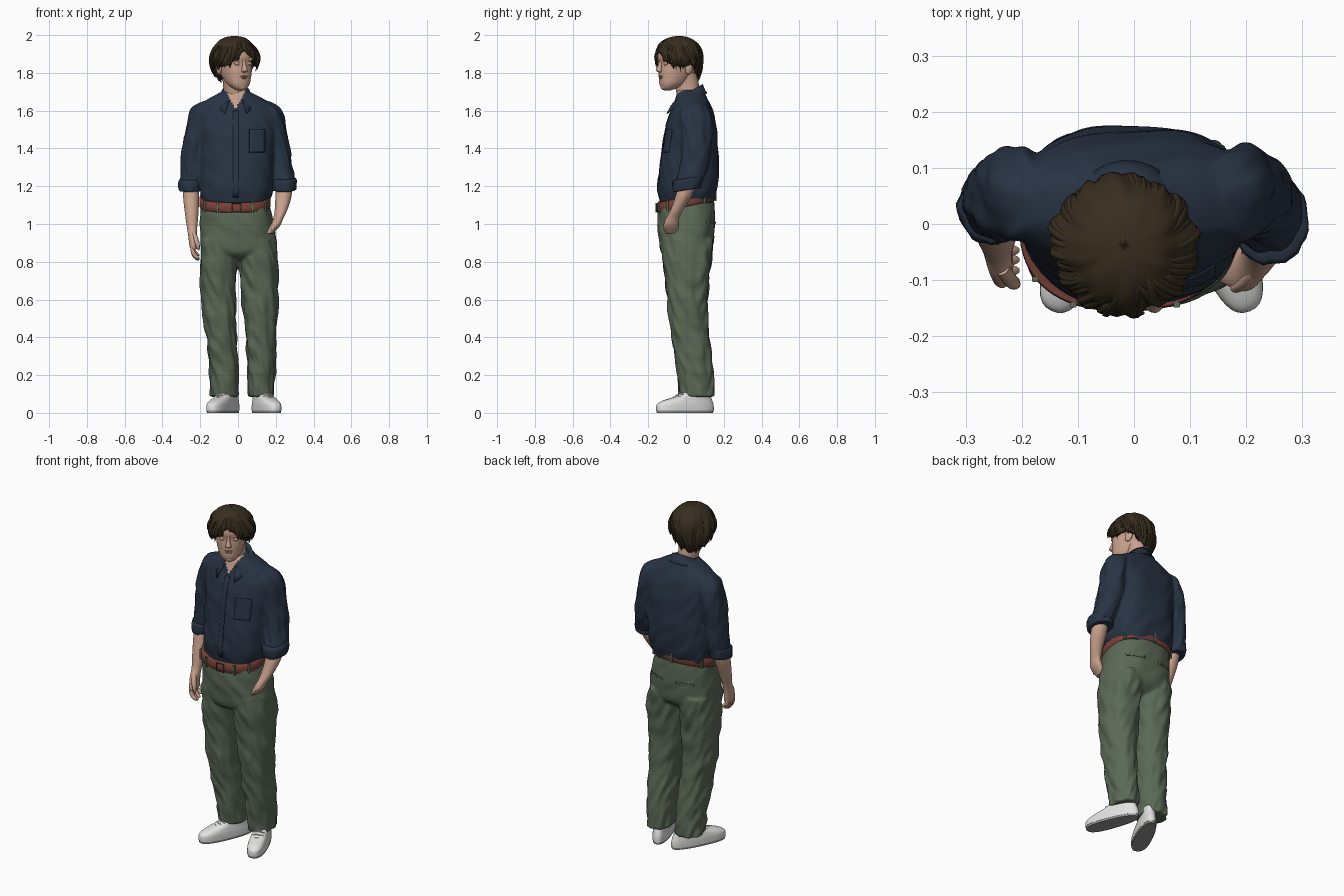
import bpy, bmesh, math, random
from mathutils import Vector, Matrix, noise

if "Cube" in bpy.data.objects:
    bpy.data.objects.remove(bpy.data.objects["Cube"])

random.seed(4)


def material(name, r, g, b):
    m = bpy.data.materials.new(name)
    m.diffuse_color = (r, g, b, 1)
    m.use_nodes = True
    m.node_tree.nodes["Principled BSDF"].inputs["Base Color"].default_value = m.diffuse_color
    return m


SKIN = material("skin", 0.58, 0.36, 0.265)
LIPS = material("lips", 0.46, 0.23, 0.18)
HAIR = material("dark brown hair", 0.04, 0.027, 0.014)
NAVY = material("navy cloth", 0.021, 0.033, 0.056)
GREEN = material("green cloth", 0.105, 0.142, 0.093)
LEATHER = material("brown leather", 0.19, 0.055, 0.04)
METAL = material("dark metal", 0.06, 0.05, 0.04)
WHITE = material("white canvas", 0.76, 0.76, 0.75)
SOLE = material("grey rubber", 0.3, 0.3, 0.3)


def mesh(name, verts, faces, mat):
    me = bpy.data.meshes.new(name)
    me.from_pydata(verts, [], faces)
    for p in me.polygons:
        p.use_smooth = len(p.vertices) < 5
    me.materials.append(mat)
    ob = bpy.data.objects.new(name, me)
    bpy.context.collection.objects.link(ob)
    return ob


def spline(rows, steps):
    """Smooth rows of numbers with a Catmull-Rom curve."""
    out = []
    for i in range(len(rows) - 1):
        a, b, c, d = (rows[max(0, min(len(rows) - 1, i + k))] for k in (-1, 0, 1, 2))
        for s in range(steps):
            t = s / steps
            out.append([0.5 * (2 * q + (r - p) * t + (2 * p - 5 * q + 4 * r - w) * t * t
                               + (3 * q - p - 3 * r + w) * t ** 3) for p, q, r, w in zip(a, b, c, d)])
    return out + [list(rows[-1])]


def loft(name, rows, mat, e=2.0, back=None, n=32, steps=6, fold=0.0, tilt=0.0, egg=0.0):
    """Stack level rings; each row is x, y, z, half width, half depth."""
    verts, faces = [], []
    rings = spline(rows, steps)
    for x, y, z, rx, ry in rings:
        for k in range(n):
            a = 2 * math.pi * k / n
            c, s = math.cos(a), math.sin(a)
            w = back if back and s > 0 else e
            f = fold * noise.noise(Vector((2.2 * c + x * 3, 2.2 * s, z * 15 + 2.5 * c + 1.5 * s)))
            px = abs(c) ** (2 / w) * math.copysign(1, c) * (rx + f) * (1 - egg * s)
            py = abs(s) ** (2 / w) * math.copysign(1, s) * (ry + f)
            verts.append((x + px, y + py, z + tilt * (y + py)))
    for i in range(len(rings) - 1):
        for k in range(n):
            j = (k + 1) % n
            faces.append((i * n + k, i * n + j, (i + 1) * n + j, (i + 1) * n + k))
    faces += [tuple(range(n))[::-1], tuple(range(len(verts) - n, len(verts)))]
    ob = mesh(name, verts, faces, mat)
    bm = bmesh.new()
    bm.from_mesh(ob.data)
    bmesh.ops.recalc_face_normals(bm, faces=bm.faces)
    bm.to_mesh(ob.data)
    bm.free()
    return ob


def fuse(name, parts, mat, voxel=.008):
    """Merge overlapping lofts into one seamless cloth surface."""
    bm = bmesh.new()
    for o in parts:
        bm.from_mesh(o.data)
        bpy.data.objects.remove(o)
    ob = mesh(name, [], [], mat)
    bm.to_mesh(ob.data)
    bm.free()
    ob.modifiers.new("merge", "REMESH").voxel_size = voxel
    sm = ob.modifiers.new("soften", "SMOOTH")
    sm.factor, sm.iterations = .5, 5
    bpy.context.view_layer.update()
    ob.data = bpy.data.meshes.new_from_object(ob.evaluated_get(bpy.context.evaluated_depsgraph_get()))
    ob.modifiers.clear()
    ob.data.materials.clear()
    ob.data.materials.append(mat)
    for p in ob.data.polygons:
        p.use_smooth, p.material_index = True, 0
    return ob


def tubes(name, paths, mat, sides=2):
    """Round tapered strands; each point is x, y, z, radius."""
    cu = bpy.data.curves.new(name, "CURVE")
    cu.dimensions, cu.bevel_depth, cu.bevel_resolution = "3D", 1.0, sides
    cu.use_fill_caps, cu.resolution_u = True, 4
    for path in paths:
        sp = cu.splines.new("NURBS")
        sp.points.add(len(path) - 1)
        for p, q in zip(sp.points, path):
            p.co, p.radius = (*q[:3], 1), q[3]
        sp.use_endpoint_u, sp.order_u, sp.use_smooth = True, 3, True
    cu.materials.append(mat)
    ob = bpy.data.objects.new(name, cu)
    bpy.context.collection.objects.link(ob)
    return ob


def blob(name, loc, size, mat, rot=0.0):
    bm = bmesh.new()
    bmesh.ops.create_uvsphere(bm, u_segments=16, v_segments=10, radius=1, matrix=Matrix.Translation(loc)
                              @ Matrix.Rotation(rot, 4, "X") @ Matrix.Diagonal((*size, 1)))
    ob = mesh(name, [], [], mat)
    bm.to_mesh(ob.data)
    bm.free()
    for p in ob.data.polygons:
        p.use_smooth = True
    return ob


def patch(name, target, x0, x1, z0, z1, side, mat, off=0.003):
    """Thin cloth panel lying on the front (-1) or back (1) of a surface."""
    nx, nz, verts = 6, 14, []
    for i in range(nz + 1):
        for k in range(nx + 1):
            x, z = x0 + (x1 - x0) * k / nx, z0 + (z1 - z0) * i / nz
            hit = target.ray_cast(Vector((x, side, z)), Vector((0, -side, 0)))[1]
            verts.append((x, hit.y + side * off, z))
    w = nx + 1
    faces = [(i * w + k, i * w + k + 1, (i + 1) * w + k + 1, (i + 1) * w + k) for i in range(nz) for k in range(nx)]
    mesh(name, verts, faces, mat).modifiers.new("thickness", "SOLIDIFY").thickness = 0.003


# shirt body and sleeves, with a skin-coloured open neck
torso = loft("torso", [
    (-.015, .0, 1.10, .170, .138), (-.008, .006, 1.16, .188, .152), (-.005, .01, 1.2, .193, .158),
    (-.002, .016, 1.3, .198, .156), (-.002, .022, 1.4, .2, .148), (-.003, .027, 1.5, .206, .136),
    (-.006, .029, 1.57, .212, .12), (-.012, .03, 1.62, .2, .102), (-.012, .028, 1.66, .148, .087),
    (-.012, .025, 1.69, .092, .074), (-.012, .02, 1.71, .06, .058)], NAVY, e=2.2, back=2.8, n=72, steps=8, fold=.008)
sleeve_r = loft("sleeve", [(-.165, .045, 1.65, .015, .03), (-.197, .048, 1.605, .055, .075), (-.217, .054, 1.5, .06, .084),
                           (-.235, .05, 1.4, .061, .079), (-.248, .045, 1.28, .058, .074), (-.254, .038, 1.19, .053, .066)],
                NAVY, fold=.013, n=40)
sleeve_l = loft("sleeve", [(.145, .045, 1.65, .015, .03), (.172, .048, 1.605, .055, .075), (.197, .057, 1.5, .059, .084),
                           (.215, .055, 1.4, .06, .08), (.23, .042, 1.3, .06, .077), (.244, .012, 1.21, .058, .07)],
                NAVY, fold=.013, n=40)
shirt = fuse("shirt", [torso, sleeve_r, sleeve_l], NAVY)
shirt.data.materials.append(SKIN)
for p in shirt.data.polygons:
    c = p.center
    if c.y < 0 and c.z > 1.615 and abs(c.x + .012) < (c.z - 1.61) * .55:
        p.material_index = 1
patch("shirt_placket", shirt, -.026, .002, 1.14, 1.6, -1, NAVY)
patch("shirt_pocket", shirt, .06, .145, 1.38, 1.5, -1, NAVY)

# folded collar with two points
cv, cf, N = [], [], 40
for i in range(N + 1):
    s = 2 * i / N - 1
    th, p = math.radians(154) * s, abs(s)
    z = 1.69 + .042 * math.cos(th)
    for r, dz in ((.062, -.04), (.066, 0), (.073, .004), (.085 + .018 * p ** 4, -.03), (.096 + .03 * p ** 4, -.042 - .028 * p ** 6)):
        cv.append((-.012 + r * math.sin(th), .014 + r * math.cos(th), z + dz))
for i in range(N):
    cf += [(i * 5 + k, i * 5 + k + 1, i * 5 + k + 6, i * 5 + k + 5) for k in range(4)]
mesh("shirt_collar", cv, cf, NAVY).modifiers.new("thickness", "SOLIDIFY").thickness = .005

# rolled cuffs
for name, x, y, z, rx, ry, t in (("right_cuff", -.254, .036, 1.205, .057, .07, .1), ("left_cuff", .244, .005, 1.212, .064, .075, .15)):
    loft(name, [(x, y, z - .032, rx - .012, ry - .012), (x, y, z - .028, rx, ry), (x, y, z + .022, rx + .002, ry + .002),
                (x, y, z + .03, rx - .012, ry - .012)], NAVY, fold=.008, tilt=t, steps=4)

# forearms and hands
loft("right_forearm", [(-.25, .028, 1.22, .04, .046), (-.248, .008, 1.14, .042, .045), (-.245, -.02, 1.05, .035, .036),
                       (-.243, -.042, .98, .027, .029), (-.24, -.062, .935, .023, .038), (-.236, -.072, .885, .021, .042),
                       (-.234, -.074, .865, .015, .036)], SKIN)
tubes("right_fingers", [[(-.24, y, .9, .011), (-.242, y - .003, .86, .0115), (-.23, y - .004, z + .015, .011),
                         (-.21, y - .004, z, .009), (-.204, y - .004, z, .003)]
                        for y, z in ((-.043, .835), (-.06, .82), (-.079, .812), (-.097, .818))], SKIN, 3)
tubes("right_thumb", [[(-.235, -.08, .95, .013), (-.222, -.1, .92, .014), (-.211, -.108, .88, .011), (-.207, -.108, .86, .004)]], SKIN, 3)
loft("left_forearm", [(.243, .01, 1.22, .042, .045), (.241, -.012, 1.15, .043, .043), (.229, -.045, 1.08, .034, .034),
                      (.213, -.07, 1.03, .027, .034), (.196, -.08, .99, .026, .04), (.165, -.075, .95, .02, .033)], SKIN)
tubes("left_thumb", [[(.212, -.085, 1.04, .012), (.198, -.108, 1.01, .013), (.18, -.113, .97, .01)]], SKIN, 3)

# trousers: hips and two legs merged
hips = loft("hips", [(-.018, 0, 1.125, .18, .146), (-.01, 0, 1.05, .19, .152), (0, .003, .95, .199, .149),
                     (.005, .003, .87, .2, .138), (.006, .004, .83, .17, .1), (.006, .004, .81, .08, .05)],
            GREEN, e=2.4, n=56, fold=.007, tilt=.1)
DEPTH = [(.92, -.13, .142), (.8, -.122, .134), (.7, -.108, .12), (.6, -.098, .115), (.5, -.09, .116), (.4, -.078, .125),
         (.3, -.06, .136), (.2, -.045, .145), (.11, -.036, .15), (.085, -.034, .15)]
legs = []
for xs in ((-.195, 0, -.2, -.002, -.2, -.009, -.192, -.011, -.182, -.011, -.168, -.008, -.157, 0, -.15, .003, -.146, .005, -.146, .005),
           (.005, .202, .006, .214, .01, .213, .018, .211, .03, .207, .04, .201, .048, .197, .052, .193, .055, .19, .055, .19)):
    legs.append(loft("leg", [((xs[2 * i] + xs[2 * i + 1]) / 2, (a + b) / 2, z, (xs[2 * i + 1] - xs[2 * i]) / 2, (b - a) / 2)
                             for i, (z, a, b) in enumerate(DEPTH)], GREEN, e=2.2, n=44, steps=8, fold=.014))
trousers = fuse("trousers", [hips] + legs, GREEN, .007)
for x in (-.14, .05):
    patch("back_pocket_trim", trousers, x, x + .1, 1.0, 1.012, 1, GREEN, .002)

# belt, loops and buckle
BX, TILT = -.016, .21
loft("belt", [(BX, 0, 1.094, .182, .148), (BX, 0, 1.096, .188, .155), (BX, 0, 1.141, .188, .155), (BX, 0, 1.143, .182, .148)],
     LEATHER, e=2.4, n=64, steps=2, tilt=TILT)
for deg in (35, 65, 115, 145, 215, 270, 325):
    c, s = math.cos(math.radians(-deg)), math.sin(math.radians(-deg))
    x = BX + .189 * abs(c) ** (2 / 2.4) * math.copysign(1, c)
    y = .156 * abs(s) ** (2 / 2.4) * math.copysign(1, s)
    loft("belt_loop", [(x, y, 1.088 + TILT * y, .006, .005), (x, y, 1.148 + TILT * y, .006, .005)], GREEN, e=5, n=12, steps=1)
tubes("belt_buckle", [[(BX + .008 + a * .024, -.159, 1.086 + b * .023, .003) for a, b in
                       ((-1, -1), (-1, -1), (1, -1), (1, -1), (1, 1), (1, 1), (-1, 1), (-1, 1), (-1, -1), (-1, -1))]], METAL)

# shoes
for side, x, deg, L in (("right", -.077, -25, .165), ("left", .148, 21, .161)):
    parts = [loft(side + "_sole", [(0, 0, 0, .047, L - .004), (0, 0, .014, .048, L - .002)], SOLE, e=2.5, steps=1, egg=.12, n=40),
             loft(side + "_shoe", [(0, 0, .012, .049, L), (0, 0, .03, .049, L), (0, .002, .048, .048, L - .005), (0, .016, .066, .045, L - .025),
                                   (0, .042, .084, .042, L - .058), (0, .065, .11, .038, L - .085), (0, .07, .125, .034, L - .1)],
                  WHITE, e=2.5, egg=.12, n=40),
             tubes(side + "_laces", [[(-.03, y + .012, z - .01, .004), (0, y - .006, z + .008, .004), (.03, y + .012, z - .01, .004)]
                                     for y, z in ((-.087, .073), (-.068, .083), (-.05, .094), (-.035, .106))], WHITE)]
    for o in parts:
        o.location, o.rotation_euler = (x, -.005, 0), (0, 0, math.radians(deg))

# neck
loft("neck", [(-.012, .03, 1.6, .07, .06), (-.018, .012, 1.68, .056, .06), (-.024, .004, 1.74, .056, .064), (-.022, -.01, 1.8, .06, .065)], SKIN)

# head and face, built facing -y and then turned
head = [loft("head", [(0, -.068, 1.708, .016, .018), (0, -.06, 1.718, .036, .04), (0, -.043, 1.742, .057, .066), (0, -.025, 1.775, .07, .086),
                      (0, -.01, 1.81, .079, .102), (0, 0, 1.85, .085, .11), (0, 0, 1.89, .088, .115), (0, 0, 1.94, .077, .1),
                      (0, 0, 1.97, .045, .06)], SKIN, e=2.2, n=40),
        loft("nose", [(0, -.108, 1.868, .008, .008), (0, -.11, 1.845, .009, .012), (0, -.117, 1.822, .014, .017),
                      (0, -.115, 1.81, .017, .017), (0, -.11, 1.803, .01, .008)], SKIN, n=16),
        blob("upper_lip", (0, -.107, 1.781), (.023, .009, .005), LIPS),
        blob("lower_lip", (0, -.105, 1.772), (.02, .009, .006), LIPS),
        blob("chin", (0, -.085, 1.728), (.024, .022, .02), SKIN)]
for s in (-1, 1):
    head += [blob("eyelid", (s * .034, -.098, 1.85), (.018, .01, .011), SKIN),
             blob("brow", (s * .036, -.1, 1.872), (.026, .011, .01), SKIN),
             blob("ear", (s * .086, .016, 1.825), (.012, .022, .034), SKIN, -.2)]

# hair shell with a centre parting and combed ridges
HAIRLINE = [(0, 1.92), (14, 1.9), (28, 1.865), (45, 1.842), (75, 1.828), (95, 1.845), (115, 1.83), (140, 1.785), (181, 1.745)]


def hair_point(a, t, lift=0.0):
    """Point on the hair: a is the turn from the face, t runs from crown to hairline."""
    d = abs(math.degrees(math.atan2(math.sin(a), math.cos(a))))
    for (d0, z0), (d1, z1) in zip(HAIRLINE, HAIRLINE[1:]):
        if d0 <= d <= d1:
            zl = z0 + (z1 - z0) * (d - d0) / (d1 - d0)
    h = (zl - 1.87) / (.125 if zl > 1.87 else .2)
    phi = t * math.acos(h)
    c, s = math.cos(phi), max(0, math.sin(phi))
    s = s ** (.85 if c > 0 else 1.25)
    turn = a + .5 * (1 - t) * math.copysign(1, math.sin(a))
    ridge = lift + .004 * math.sin(turn * 15) * t + .012 * noise.noise(Vector((2.5 * math.sin(turn), 2.5 * math.cos(turn), t * 3)))
    return ((.124 + ridge) * s * math.sin(a), -(.128 + ridge) * s * math.cos(a), 1.87 + (.125 + lift if c > 0 else .2) * c)


A, T = 120, 20
hv = [hair_point(2 * math.pi * (k + .5) / A, i / T) for i in range(T + 1) for k in range(A)]
hf = [(i * A + k, (i + 1) * A + k, (i + 1) * A + (k + 1) % A, i * A + (k + 1) % A) for i in range(T) for k in range(A)]
shell = mesh("hair", hv, hf, HAIR)
shell.modifiers.new("thickness", "SOLIDIFY").thickness = .022
head.append(shell)

# loose locks that sweep from the parting to the hairline
locks = []
for i in range(70):
    a = 2 * math.pi * (i + random.random() * .8) / 70
    swirl = .5 * math.copysign(1, math.sin(a)) * random.uniform(.4, 1)
    end, r = random.uniform(.97, 1.07), random.uniform(.006, .01)
    locks.append([(*hair_point(a - swirl * (1 - q), .3 + (end - .3) * q, -.005 + .004 * q), r * w)
                  for q, w in ((0, .2), (.25, .8), (.5, 1), (.75, 1), (.92, .7), (1, .1))])
head.append(tubes("hair_locks", locks, HAIR, 1))
for o in head:
    o.location, o.rotation_euler = (-.018, -.037, 0), (0, 0, math.radians(27))
